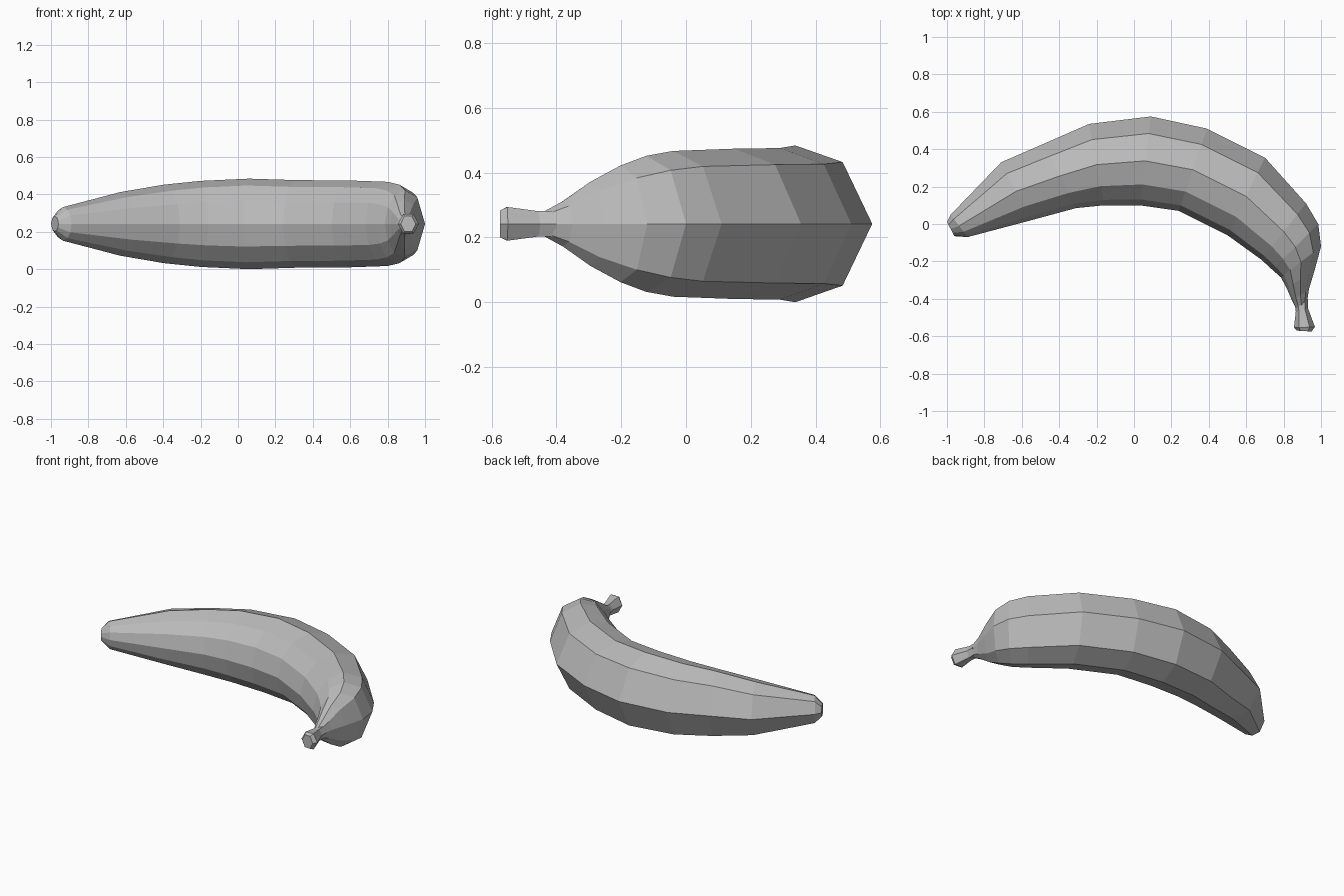
import bpy
import bmesh
from math import cos, sin, radians
from mathutils import Vector

cube = bpy.data.objects.get("Cube")
if cube:
    bpy.data.objects.remove(cube, do_unlink=True)

MID_HEIGHT = 0.242  # the fruit lies on its side, symmetric about this height


def make_material(name, colour):
    material = bpy.data.materials.new(name)
    material.use_nodes = True
    material.diffuse_color = colour
    material.node_tree.nodes["Principled BSDF"].inputs["Base Color"].default_value = colour
    return material


def make_ring(bm, station, angles):
    """Elliptical cross-section between an outer and an inner curve point."""
    outer_x, outer_y, inner_x, inner_y, half_height = station
    outer = Vector((outer_x, outer_y, MID_HEIGHT))
    inner = Vector((inner_x, inner_y, MID_HEIGHT))
    centre = (outer + inner) / 2
    across = (outer - inner) / 2
    up = Vector((0, 0, half_height))
    return [bm.verts.new(centre + across * cos(a) + up * sin(a)) for a in angles]


def loft(name, stations, degrees, material):
    """Skin a row of cross-sections and close both ends."""
    bm = bmesh.new()
    angles = [radians(d) for d in degrees]
    rings = [make_ring(bm, station, angles) for station in stations]
    count = len(angles)
    for first, second in zip(rings, rings[1:]):
        for i in range(count):
            j = (i + 1) % count
            bm.faces.new((first[i], first[j], second[j], second[i]))
    bm.faces.new(rings[0])
    bm.faces.new(rings[-1])
    bmesh.ops.recalc_face_normals(bm, faces=bm.faces)
    mesh = bpy.data.meshes.new(name)
    bm.to_mesh(mesh)
    bm.free()
    mesh.materials.append(material)
    part = bpy.data.objects.new(name, mesh)
    bpy.context.collection.objects.link(part)
    return part


grey = make_material("plain grey", (0.5, 0.5, 0.5, 1))

# Cross-section corners: a ridge on the outer curve, rounder on the inner one
upper_half = [52, 90, 122, 150]
body_angles = [0] + upper_half + [180] + [360 - a for a in reversed(upper_half)]
stem_angles = range(0, 360, 60)

# Body stations, blossom end to neck: outer x, y, inner x, y, half height
body_stations = [
    (-1.0, 0.01, -0.96, -0.065, 0.04),
    (-0.98, 0.05, -0.89, -0.07, 0.09),
    (-0.71, 0.33, -0.55, 0.02, 0.17),
    (-0.48, 0.43, -0.31, 0.085, 0.21),
    (-0.24, 0.535, -0.16, 0.1, 0.23),
    (0.09, 0.575, 0.03, 0.1, 0.242),
    (0.39, 0.51, 0.24, 0.07, 0.234),
    (0.7, 0.355, 0.5, -0.06, 0.232),
    (0.92, 0.11, 0.68, -0.19, 0.225),
    (0.985, 0, 0.74, -0.245, 0.21),
    (1.0, -0.12, 0.785, -0.285, 0.18),
    (0.965, -0.25, 0.815, -0.34, 0.13),
    (0.935, -0.35, 0.845, -0.41, 0.07),
    (0.925, -0.42, 0.865, -0.45, 0.04),
]
loft("fruit_body", body_stations, body_angles, grey)

# Stem, from the neck to its flared cut end
stem_stations = [
    (0.93, -0.4, 0.86, -0.43, 0.045),
    (0.93, -0.45, 0.865, -0.47, 0.045),
    (0.967, -0.55, 0.855, -0.555, 0.06),
    (0.95, -0.575, 0.87, -0.57, 0.048),
]
loft("stem", stem_stations, stem_angles, grey)
